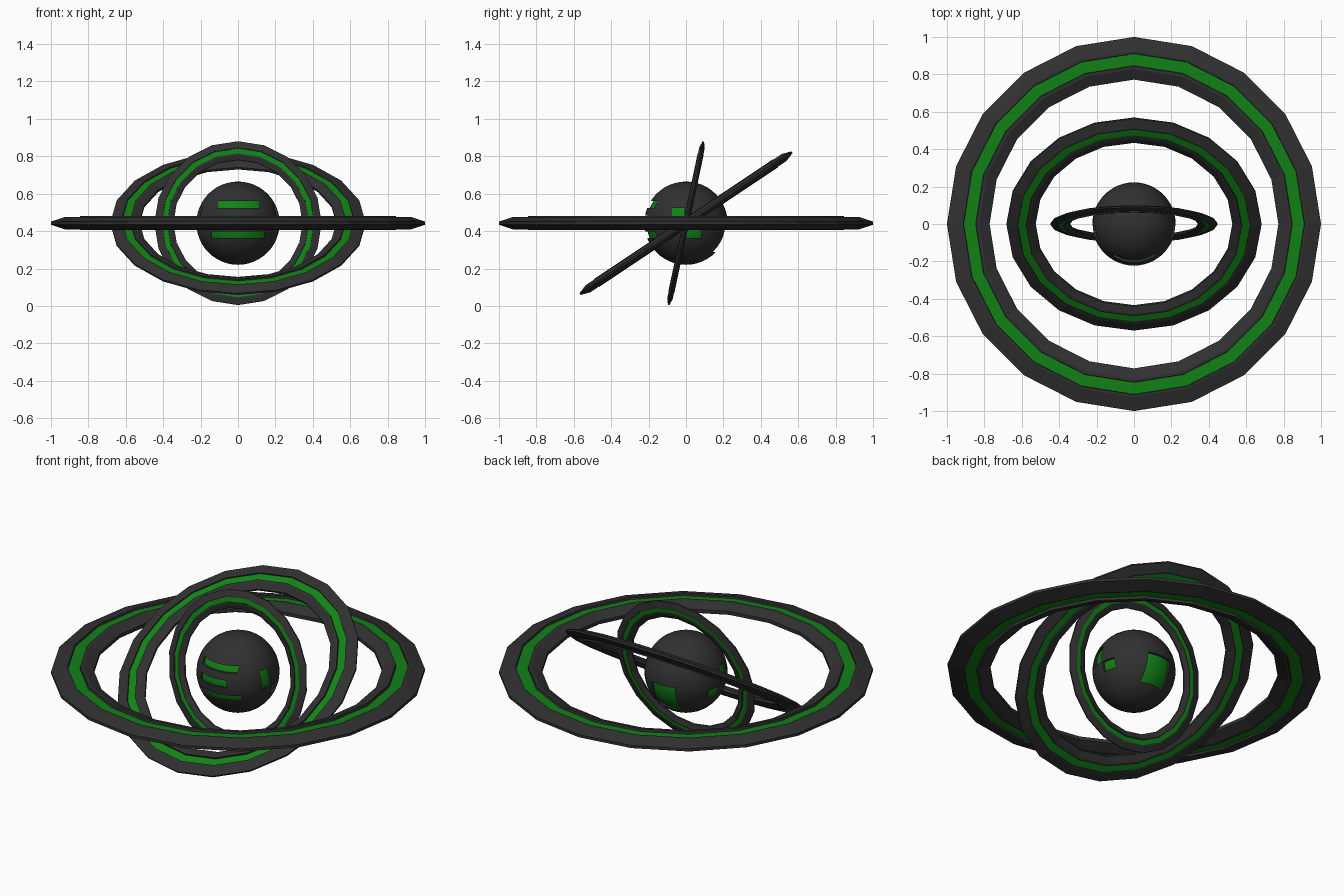
import bpy, bmesh, math
from mathutils import Matrix, Vector

if "Cube" in bpy.data.objects:
    bpy.data.objects.remove(bpy.data.objects["Cube"])

CENTER = Vector((0, 0, 0.4425))
SIDES = 20


def material(name, rgb):
    m = bpy.data.materials.new(name)
    m.diffuse_color = (*rgb, 1)
    m.use_nodes = True
    m.node_tree.nodes["Principled BSDF"].inputs["Base Color"].default_value = m.diffuse_color
    return m


dark = material("charcoal", (0.03, 0.03, 0.03))
green = material("green", (0.006, 0.22, 0.008))


def finish(bm, name, mats):
    bmesh.ops.recalc_face_normals(bm, faces=bm.faces)
    me = bpy.data.meshes.new(name)
    bm.to_mesh(me)
    bm.free()
    for m in mats:
        me.materials.append(m)
    ob = bpy.data.objects.new(name, me)
    bpy.context.collection.objects.link(ob)
    ob.location = CENTER
    return ob


# Ring cross-section (radius, height): thin rims and a green groove on each face
upper = [(1.0, 0.008), (0.925, 0.033), (0.912, 0.033), (0.910, 0.022),
         (0.847, 0.022), (0.845, 0.037), (0.828, 0.037), (0.772, 0.010)]
profile = upper + [(r, -z) for r, z in reversed(upper)]
GROOVES = (3, 11)


def ring(name, radius, tilt):
    bm = bmesh.new()
    loops = []
    for i in range(SIDES):
        a = 2 * math.pi * i / SIDES
        loops.append([bm.verts.new((r * math.cos(a), r * math.sin(a), z))
                      for r, z in profile])
    n = len(profile)
    for i in range(SIDES):
        p, q = loops[i], loops[(i + 1) % SIDES]
        for j in range(n):
            k = (j + 1) % n
            f = bm.faces.new((p[j], q[j], q[k], p[k]))
            f.material_index = 1 if j in GROOVES else 0
    bm.transform(Matrix.Rotation(math.radians(tilt), 4, 'X') @ Matrix.Scale(radius, 4))
    return finish(bm, name, (dark, green))


ring("outer_ring", 1.0, 0)
ring("middle_ring", 0.682, 33.8)
ring("inner_ring", 0.447, 78)


def ball(name, radius, mat):
    bm = bmesh.new()
    bmesh.ops.create_uvsphere(bm, u_segments=48, v_segments=24, radius=radius)
    for f in bm.faces:
        f.smooth = True
    return finish(bm, name, (mat,))


shell = ball("sphere_shell", 0.2225, dark)
ball("glowing_core", 0.210, green)

# Window openings as (x, y, z) ranges relative to the sphere centre
openings = [
    ((-0.11, 0.115), (-0.3, -0.1), (0.082, 0.118)),    # front upper slot
    ((-0.105, 0.07), (-0.3, -0.1), (0.0, 0.042)),      # front middle slot
    ((-0.14, 0.14), (-0.3, -0.1), (-0.08, -0.045)),    # front lower slot
    ((-0.075, 0.075), (0.1, 0.3), (-0.155, 0.0)),      # back window
]
for side in (-1, 1):                                   # side windows
    xr = tuple(sorted((side * 0.12, side * 0.3)))
    openings += [(xr, (-0.078, -0.008), (-0.02, 0.08)),
                 (xr, (0.0, 0.08), (-0.08, -0.025))]

bm = bmesh.new()
for ranges in openings:
    mid = Vector([(a + b) / 2 for a, b in ranges])
    size = [b - a for a, b in ranges]
    bmesh.ops.create_cube(bm, size=1,
                          matrix=Matrix.Translation(mid) @ Matrix.Diagonal((*size, 1)))
cutter = finish(bm, "window_cutter", (dark,))
cutter.hide_render = True
cutter.hide_set(True)

mod = shell.modifiers.new("windows", 'BOOLEAN')
mod.operation = 'DIFFERENCE'
mod.solver = 'EXACT'
mod.object = cutter
bpy.context.view_layer.objects.active = shell
shell.select_set(True)
bpy.ops.object.modifier_apply(modifier=mod.name)
bpy.ops.object.shade_smooth_by_angle(angle=math.radians(30))
bpy.data.objects.remove(cutter)
